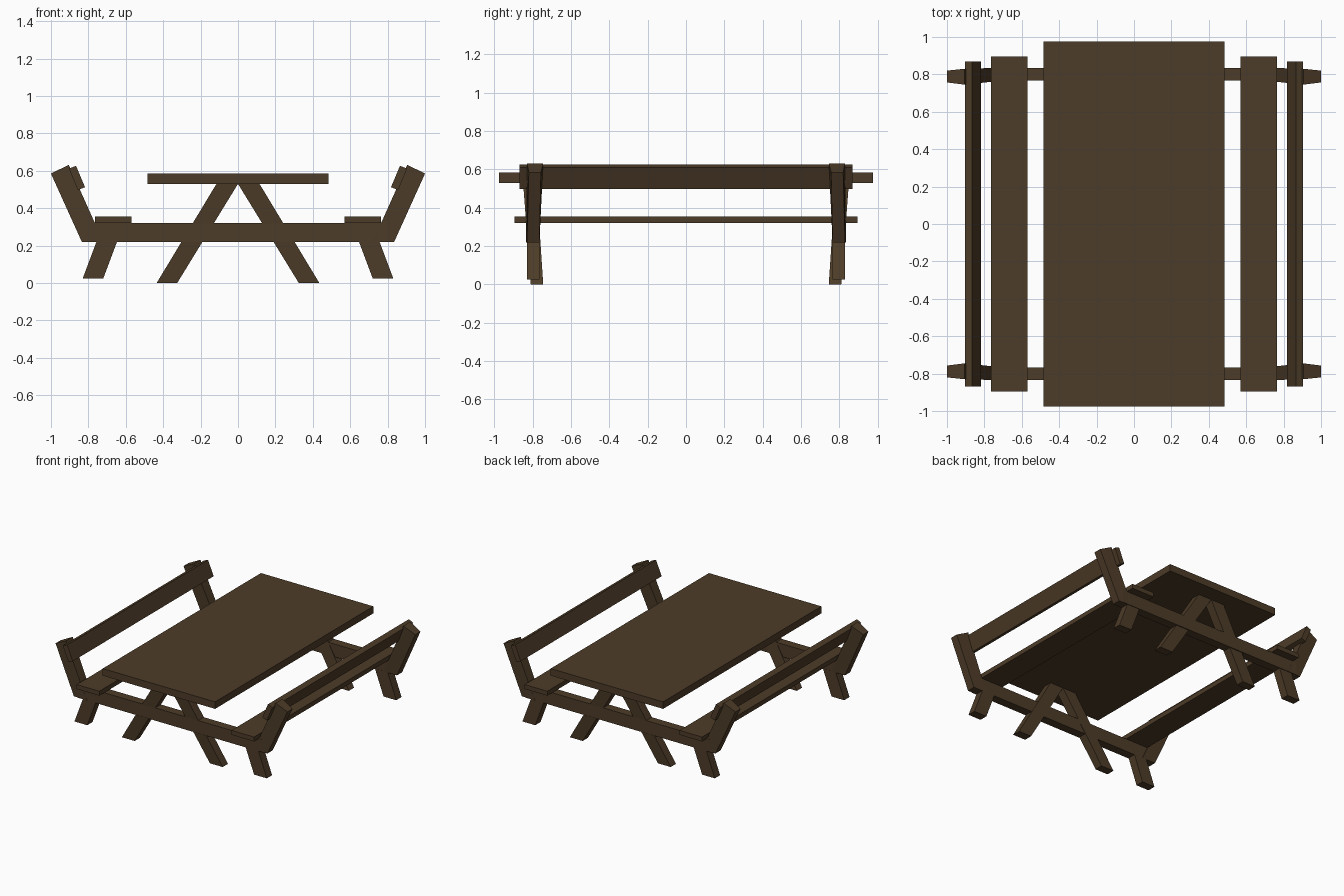
import bpy, bmesh

if "Cube" in bpy.data.objects:
    bpy.data.objects.remove(bpy.data.objects["Cube"])

wood = bpy.data.materials.new("dark_wood")
wood.diffuse_color = (0.075, 0.045, 0.021, 1)
wood.use_nodes = True
wood.node_tree.nodes["Principled BSDF"].inputs["Base Color"].default_value = wood.diffuse_color


def plank(name, front, back, mirror=(False, False)):
    """Solid between two matching outlines, optionally mirrored in x / y."""
    bm = bmesh.new()
    a = [bm.verts.new(p) for p in front]
    b = [bm.verts.new(p) for p in back]
    n = len(a)
    bm.faces.new(a)
    bm.faces.new(b[::-1])
    for i in range(n):
        j = (i + 1) % n
        bm.faces.new((a[j], a[i], b[i], b[j]))
    bmesh.ops.recalc_face_normals(bm, faces=bm.faces)
    me = bpy.data.meshes.new(name)
    bm.to_mesh(me)
    bm.free()
    ob = bpy.data.objects.new(name, me)
    bpy.context.collection.objects.link(ob)
    me.materials.append(wood)
    if any(mirror):
        m = ob.modifiers.new("mirror", 'MIRROR')
        m.use_axis = (mirror[0], mirror[1], False)
        m.use_mirror_merge = False
    return ob


def extrude(name, profile, y0, y1, mirror=(False, False)):
    """Extrude an x-z profile along y."""
    return plank(name, [(x, y0, z) for x, z in profile],
                 [(x, y1, z) for x, z in profile], mirror)


def rect(x0, x1, z0, z1):
    return [(x0, z0), (x1, z0), (x1, z1), (x0, z1)]


# Table top, benches and leaning backrests
extrude("table_top", rect(-0.485, 0.485, 0.53, 0.585), -0.975, 0.975)
extrude("bench_seat", rect(0.57, 0.765, 0.32, 0.355), -0.895, 0.895, (True, False))
extrude("backrest", [(0.818, 0.512), (0.856, 0.497), (0.904, 0.611), (0.866, 0.627)],
        -0.868, 0.868, (True, False))

# Cross beams carrying the benches
extrude("cross_beam", rect(-0.80, 0.80, 0.22, 0.32), 0.766, 0.834, (False, True))

# Short legs under the benches
extrude("bench_leg", [(0.72, 0.025), (0.83, 0.025), (0.755, 0.225), (0.645, 0.225)],
        0.765, 0.83, (True, True))

# A-frame legs, leaning slightly outward toward the table ends
outline = [(0.325, 0.0), (0.435, 0.0), (0.115, 0.53), (0.0, 0.53)]
plank("table_leg",
      [(x, y, z) for (x, z), y in zip(outline, (0.745, 0.745, 0.78, 0.78))],
      [(x, y, z) for (x, z), y in zip(outline, (0.81, 0.81, 0.85, 0.85))],
      (True, True))

# Tilted posts holding the backrests
outline = [(0.72, 0.22), (0.835, 0.22), (1.0, 0.585), (0.905, 0.632)]
plank("back_post",
      [(x, y, z) for (x, z), y in zip(outline, (0.765, 0.765, 0.757, 0.745))],
      [(x, y, z) for (x, z), y in zip(outline, (0.835, 0.83, 0.82, 0.83))],
      (True, True))
